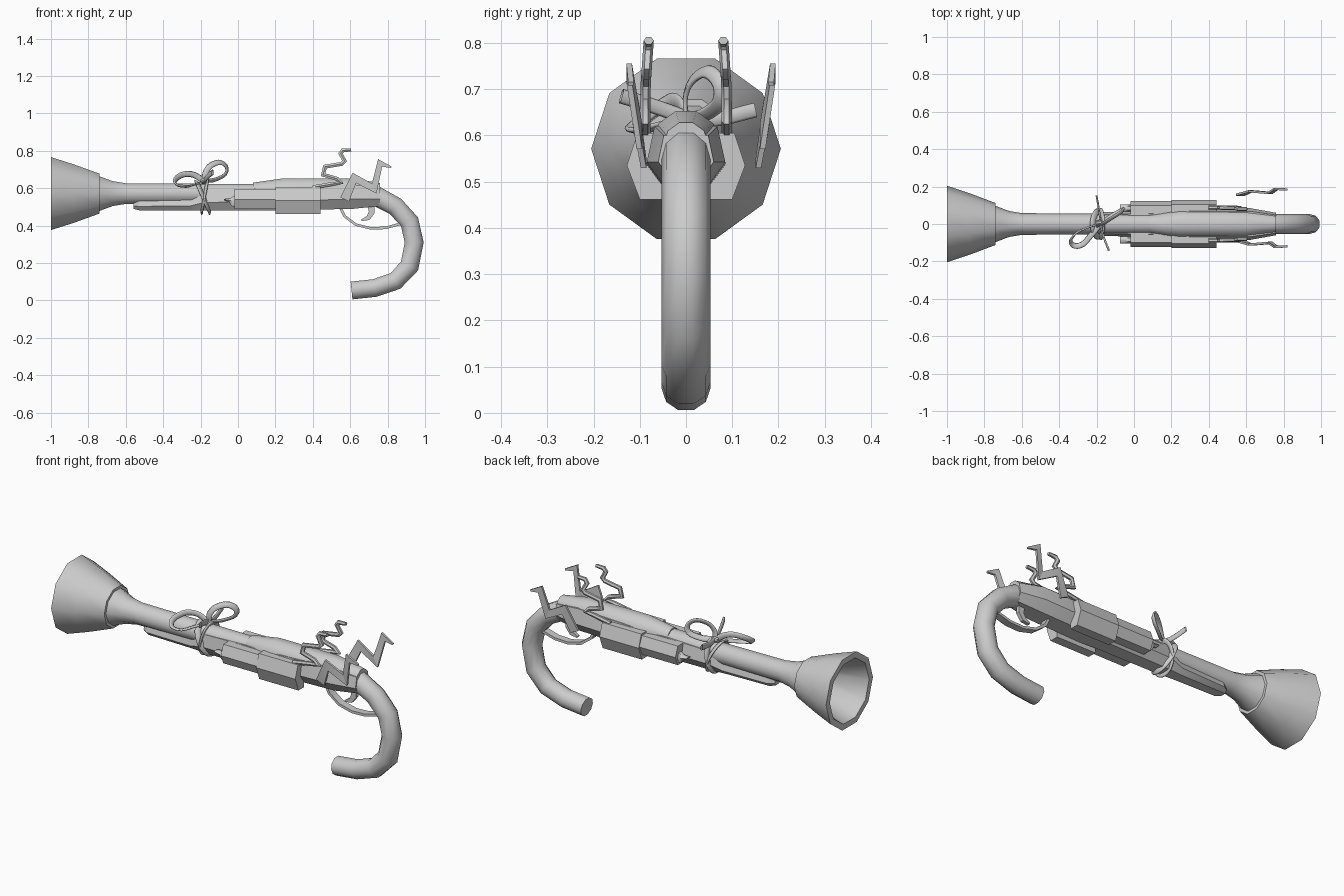
import bpy, bmesh, math
from mathutils import Vector

if "Cube" in bpy.data.objects:
    bpy.data.objects.remove(bpy.data.objects["Cube"])


def loft(name, rings, closed_loop=False, angle=40):
    """Skin a list of equal-length point rings and cap both ends."""
    bm = bmesh.new()
    vs = [[bm.verts.new(p) for p in r] for r in rings]
    n = len(rings[0])
    for a, b in zip(vs, vs[1:]):
        for i in range(n):
            j = (i + 1) % n
            bm.faces.new((a[i], a[j], b[j], b[i]))
    bm.faces.new(vs[0][::-1])
    bm.faces.new(vs[-1])
    bmesh.ops.recalc_face_normals(bm, faces=bm.faces)
    me = bpy.data.meshes.new(name)
    bm.to_mesh(me)
    bm.free()
    for p in me.polygons:
        p.use_smooth = True
    me.set_sharp_from_angle(angle=math.radians(angle))
    ob = bpy.data.objects.new(name, me)
    bpy.context.collection.objects.link(ob)
    return ob


def lathe(name, profile, zc, n=10):
    """Revolve (x, radius) points around the barrel axis."""
    return loft(name, [[(x, r * math.cos(2 * math.pi * k / n), zc + r * math.sin(2 * math.pi * k / n))
                        for k in range(n)] for x, r in profile])


def sweep(name, path, width, thick, n=8, angle=40):
    """Sweep a section along (x, y, z) points; width lies in the xz plane."""
    pts = [Vector(p) for p in path]
    rings = []
    for i, p in enumerate(pts):
        a, b = pts[max(i - 1, 0)], pts[min(i + 1, len(pts) - 1)]
        d0 = Vector(((p - a).x, 0, (p - a).z)).normalized()
        d1 = Vector(((b - p).x, 0, (b - p).z)).normalized()
        t = (d0 + d1).normalized()
        d = d1 if d1.length else d0
        side = Vector((-t.z, 0, t.x)) / max(t.dot(d), 0.6)
        w = width[i] if isinstance(width, list) else width
        k = math.sqrt(2) if n == 4 else 1
        off = math.pi / 4 if n == 4 else 0
        rings.append([p + side * w * k * math.sin(off + 2 * math.pi * j / n)
                      + Vector((0, thick * k * math.cos(off + 2 * math.pi * j / n), 0)) for j in range(n)])
    return loft(name, rings, angle=angle)


def ribbon(name, pts, half_w=0.011, cyclic=False):
    """Smooth flat ribbon through the given points."""
    cu = bpy.data.curves.new(name, 'CURVE')
    cu.dimensions = '3D'
    cu.twist_mode = 'MINIMUM'
    cu.resolution_u = 4
    cu.extrude = half_w
    cu.bevel_depth = 0.005
    cu.bevel_resolution = 0
    sp = cu.splines.new('BEZIER')
    sp.bezier_points.add(len(pts) - 1)
    for bp, p in zip(sp.bezier_points, pts):
        bp.co = p
        bp.handle_left_type = bp.handle_right_type = 'AUTO'
    sp.use_cyclic_u = cyclic
    ob = bpy.data.objects.new(name, cu)
    bpy.context.collection.objects.link(ob)
    bpy.ops.object.select_all(action='DESELECT')
    ob.select_set(True)
    bpy.context.view_layer.objects.active = ob
    bpy.ops.object.convert(target='MESH')


def prism(name, x0, x1, section, s):
    """Side block: a (y, z) section extruded along x, mirrored by s."""
    loft(name, [[(x, s * y, z) for y, z in section] for x in (x0, x1)], angle=20)


# Barrel with hollow flared muzzle, and the thicker breech
lathe("barrel", [(-0.72, 0.05), (-0.76, 0.085), (-1, 0.172), (-1, 0.205), (-0.88, 0.165), (-0.74, 0.112),
                 (-0.74, 0.097), (-0.67, 0.07), (-0.6, 0.058), (0.15, 0.053)], 0.571)
lathe("breech", [(0.08, 0.05), (0.24, 0.074), (0.6, 0.074), (0.76, 0.048)], 0.582)

# Stock under the barrel: x, half width, bottom, top
stations = [(-0.56, 0.025, 0.49, 0.525), (-0.53, 0.045, 0.482, 0.535), (-0.26, 0.052, 0.48, 0.54),
            (-0.18, 0.064, 0.48, 0.59), (0.2, 0.07, 0.48, 0.6), (0.3, 0.085, 0.482, 0.61),
            (0.62, 0.085, 0.49, 0.62), (0.76, 0.06, 0.505, 0.6)]
loft("stock", [[(x, y * w, b + (t - b) * h) for y, h in
                ((-0.55, 0), (0.55, 0), (1, 0.4), (0.8, 1), (-0.8, 1), (-1, 0.4))]
               for x, w, b, t in stations], angle=25)

# Hooked grip
grip = [(0.607, 0.053), (0.73, 0.066), (0.842, 0.104), (0.917, 0.184), (0.942, 0.31),
        (0.917, 0.42), (0.842, 0.503), (0.735, 0.56), (0.6, 0.58)]
sweep("grip", [(x, 0, z) for x, z in grip], [0.05] * 3 + [0.052] * 4 + [0.055, 0.05], 0.053, n=10)

# Trigger guard and trigger
guard = [(0.54, 0.51), (0.57, 0.45), (0.63, 0.405), (0.71, 0.385), (0.79, 0.388), (0.87, 0.41)]
sweep("trigger_guard", [(x, 0, z) for x, z in guard], 0.007, 0.02, n=4)
sweep("trigger", [(0.71, 0, 0.51), (0.715, 0, 0.47), (0.695, 0, 0.44), (0.66, 0, 0.428)],
      [0.018, 0.015, 0.012, 0.004], 0.01, n=4)

bolt = [(0.57, 0.54), (0.622, 0.655), (0.728, 0.598), (0.76, 0.735), (0.82, 0.712)]
squiggle = [(0.40, 0.605), (0.50, 0.622), (0.55, 0.63), (0.53, 0.65), (0.455, 0.672), (0.465, 0.715),
            (0.555, 0.73), (0.57, 0.745), (0.548, 0.785), (0.56, 0.802), (0.605, 0.805)]
for s, side in ((-1, "front"), (1, "back")):
    # Faceted lock blocks
    prism(side + "_lock_block", 0.2, 0.44,
          [(0.05, 0.462), (0.1, 0.462), (0.128, 0.535), (0.105, 0.605), (0.05, 0.605)], s)
    prism(side + "_lock_plate", -0.02, 0.2,
          [(0.05, 0.49), (0.1, 0.49), (0.122, 0.54), (0.1, 0.595), (0.05, 0.595)], s)
    # Small pointed lever ahead of the lock
    sweep(side + "_lever", [(0.0, s * 0.085, 0.53), (-0.03, s * 0.085, 0.53), (-0.045, s * 0.085, 0.535),
                            (-0.075, s * 0.085, 0.54)], [0.035, 0.03, 0.013, 0.003], 0.018, n=6)
    # Wavy hammer arm
    sweep(side + "_squiggle", [(x, s * (0.088 - 0.07 * max(0, z - 0.7)), z) for x, z in squiggle],
          [0.012] * 10 + [0.009], 0.011, n=6)
    # Zigzag spark, leaning outward, shifted toward the back
    y0 = -0.09 if s < 0 else 0.155
    sweep(side + "_spark", [(x, y0 + s * 0.16 * (z - 0.53), z) for x, z in bolt],
          [0.026, 0.02, 0.018, 0.015, 0.004], 0.006, n=4, angle=20)

# Ribbon wraps around barrel and stock
for i, (xa, tilt) in enumerate(((-0.185, 0.035), (-0.18, -0.015))):
    ribbon("ribbon_wrap_%d" % (i + 1),
           [(xa + tilt * math.sin(a) * -1, 0.069 * math.cos(a), 0.553 + 0.08 * math.sin(a))
            for a in (2 * math.pi * k / 10 for k in range(10))], 0.012, True)

# Bow loops, knot and tails
c = (-0.18, 0, 0.638)
ribbon("bow_loop_left", [c, (-0.25, -0.02, 0.675), (-0.32, -0.06, 0.66), (-0.335, -0.105, 0.625),
                         (-0.29, -0.115, 0.61), (-0.23, -0.06, 0.62), c])
ribbon("bow_loop_right", [c, (-0.17, 0.0, 0.69), (-0.13, 0.025, 0.73), (-0.075, 0.06, 0.73),
                          (-0.06, 0.075, 0.69), (-0.11, 0.05, 0.65), c])
ribbon("bow_tail_back", [c, (-0.185, 0.06, 0.635), (-0.2, 0.15, 0.655)])
ribbon("bow_tail_front", [c, (-0.165, -0.06, 0.66), (-0.135, -0.14, 0.685)])
sweep("bow_knot", [(-0.2, 0, 0.638), (-0.18, 0, 0.638), (-0.16, 0, 0.638)], [0.012, 0.018, 0.012], 0.018, n=8)
